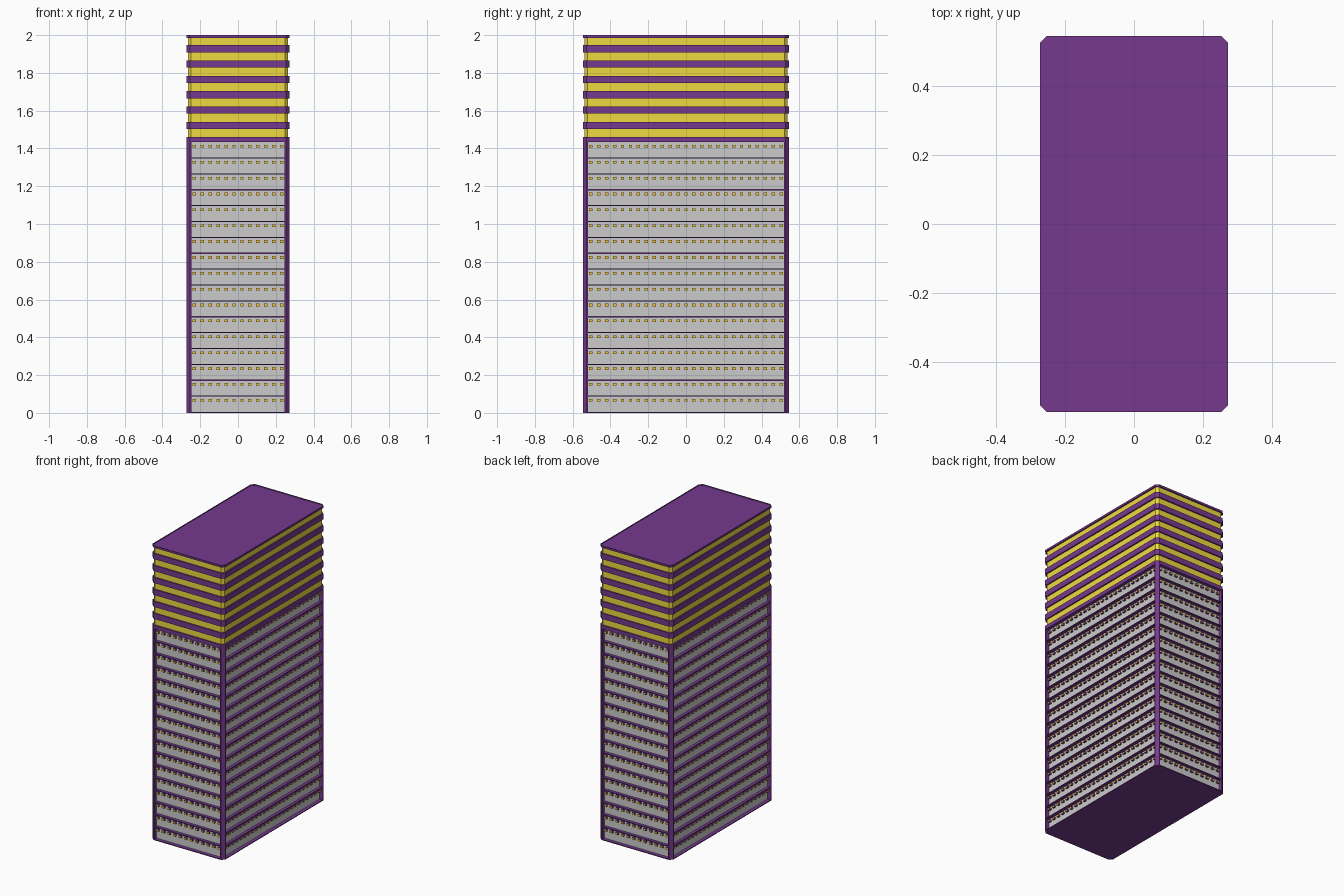
import bpy, bmesh

if "Cube" in bpy.data.objects:
    bpy.data.objects.remove(bpy.data.objects["Cube"])

HX, HY, CH = 0.273, 0.546, 0.02      # half sizes and corner chamfer
FLOOR, FLOORS = 0.084, 17


def material(name, rgb):
    m = bpy.data.materials.new(name)
    m.diffuse_color = (*rgb, 1)
    m.use_nodes = True
    m.node_tree.nodes["Principled BSDF"].inputs["Base Color"].default_value = m.diffuse_color
    return m


PURPLE = material("purple", (0.18, 0.042, 0.27))
YELLOW = material("yellow", (0.86, 0.70, 0.05))
AMBER = material("amber", (0.88, 0.55, 0.03))


def finish(bm, name, mats):
    bmesh.ops.recalc_face_normals(bm, faces=bm.faces)
    me = bpy.data.meshes.new(name)
    bm.to_mesh(me)
    bm.free()
    for m in mats:
        me.materials.append(m)
    ob = bpy.data.objects.new(name, me)
    bpy.context.collection.objects.link(ob)
    return ob


def prism(bm, pts, z0, z1):
    lo = [bm.verts.new((x, y, z0)) for x, y in pts]
    hi = [bm.verts.new((x, y, z1)) for x, y in pts]
    n = len(pts)
    bm.faces.new(lo[::-1])
    top = bm.faces.new(hi)
    for i in range(n):
        j = (i + 1) % n
        bm.faces.new((lo[i], lo[j], hi[j], hi[i]))
    return top


def outline(inset=0.0, c=CH):
    x, y = HX - inset, HY - inset
    return [(x - c, -y), (x, -y + c), (x, y - c), (x - c, y),
            (-x + c, y), (-x, y - c), (-x, -y + c), (-x + c, -y)]


def block(name, inset, spans, mat, c=CH):
    bm = bmesh.new()
    for z0, z1 in spans:
        prism(bm, outline(inset, c), z0, z1)
    return finish(bm, name, [mat] if mat else [])


# Grey walls and floor ledges
block("walls", 0.023, [(0.005, 1.436)], None, 0.004)
block("base_slab", 0.0, [(0, 0.006)], PURPLE)
block("floor_ledges", 0.003,
      [(0.086 + i * FLOOR, 0.092 + i * FLOOR) for i in range(FLOORS - 1)], PURPLE)

# Corner posts
bm = bmesh.new()
w = 0.026
for sx in (-1, 1):
    for sy in (-1, 1):
        pts = [(HX - w, HY - w), (HX, HY - w), (HX, HY - CH),
               (HX - CH, HY), (HX - w, HY)]
        prism(bm, [(sx * x, sy * y) for x, y in pts], 0.003, 1.44)
finish(bm, "corner_posts", [PURPLE])

# Striped upper storeys
block("upper_core", 0.009, [(1.45, 1.988)], YELLOW, 0.015)
block("upper_bands", 0.0,
      [(1.434, 1.460)] + [(1.503 + i * 0.0812, 1.541 + i * 0.0812) for i in range(6)],
      PURPLE)

# Roof with a shallow rim
bm = bmesh.new()
top = prism(bm, outline(), 1.986, 2.0)
bmesh.ops.inset_region(bm, faces=[top], thickness=0.018)
bmesh.ops.translate(bm, verts=top.verts, vec=(0, 0, -0.008))
finish(bm, "roof", [PURPLE])

# Small lamps under each ledge: purple housing, amber face
bm = bmesh.new()


def lamp(cx, cy, cz, axis, sign):
    size = [0.018, 0.018, 0.014]
    size[axis] = 0.016
    vs = bmesh.ops.create_cube(bm, size=1)["verts"]
    bmesh.ops.scale(bm, verts=vs, vec=size)
    bmesh.ops.translate(bm, verts=vs, vec=(cx, cy, cz))
    for f in {f for v in vs for f in v.link_faces}:
        f.normal_update()
        f.material_index = 1 if f.normal[axis] * sign > 0.5 else 0


for i in range(FLOORS):
    z = 0.067 + i * FLOOR
    for s in (-1, 1):
        for k in range(12):
            lamp((k - 5.5) * 0.042, s * (HY - 0.018), z, 1, s)
        for k in range(25):
            lamp(s * (HX - 0.018), (k - 12) * 0.042, z, 0, s)
finish(bm, "lamps", [PURPLE, AMBER])
